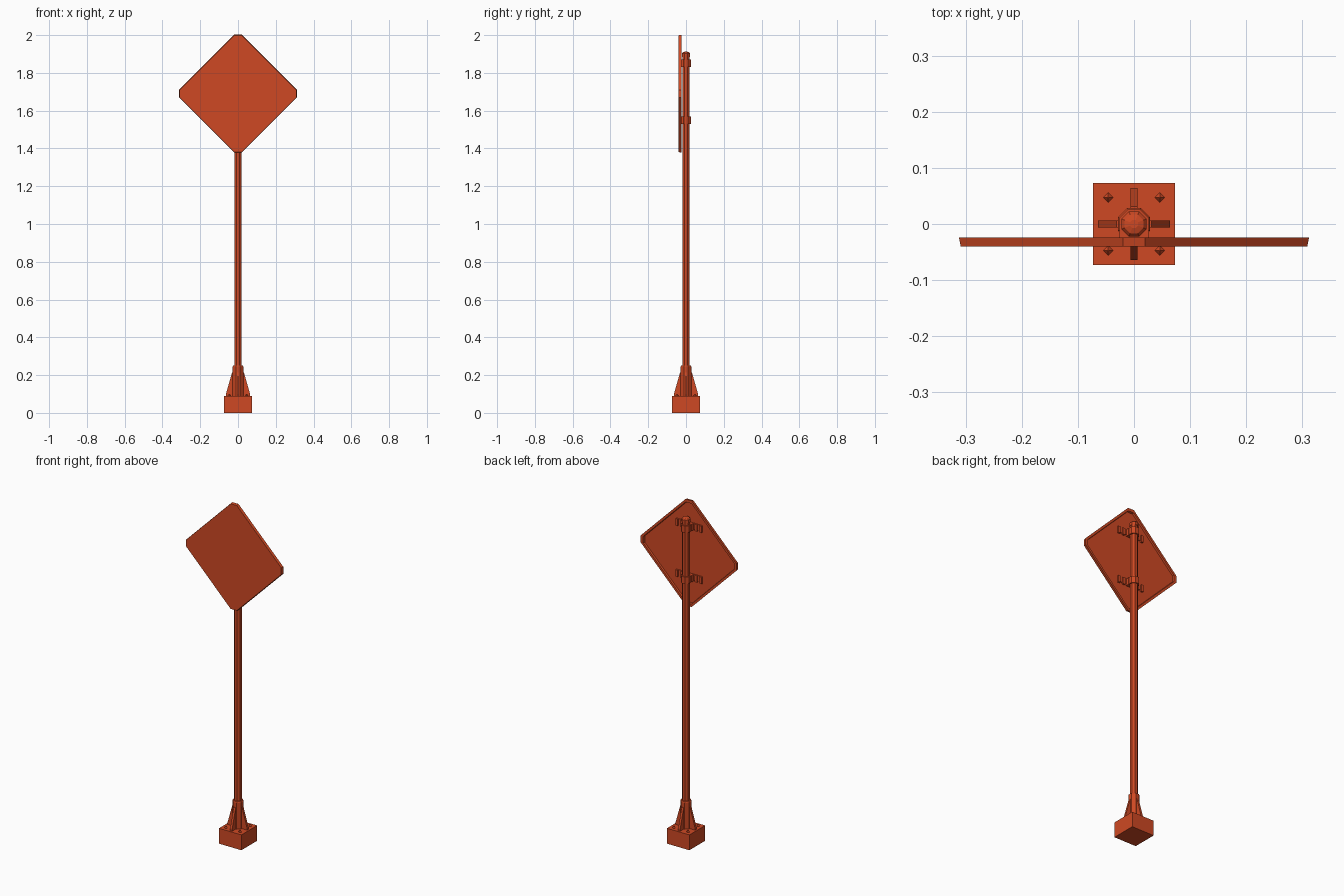
import bpy, bmesh
from math import pi, cos, sin
from mathutils import Matrix, Vector

old = bpy.data.objects.get("Cube")
if old:
    bpy.data.objects.remove(old, do_unlink=True)

# Single painted colour
COLOUR = (0.62, 0.066, 0.017, 1)
paint = bpy.data.materials.new("orange red paint")
paint.use_nodes = True
paint.diffuse_color = COLOUR
bsdf = paint.node_tree.nodes["Principled BSDF"]
bsdf.inputs["Base Color"].default_value = COLOUR
bsdf.inputs["Roughness"].default_value = 0.7


def finish(name, bm):
    bmesh.ops.recalc_face_normals(bm, faces=bm.faces)
    mesh = bpy.data.meshes.new(name)
    bm.to_mesh(mesh)
    bm.free()
    mesh.materials.append(paint)
    obj = bpy.data.objects.new(name, mesh)
    bpy.context.collection.objects.link(obj)
    return obj


def loft(name, loops):
    """Bridge matching loops of points and cap both ends."""
    bm = bmesh.new()
    rings = [[bm.verts.new(p) for p in loop] for loop in loops]
    n = len(rings[0])
    for a, b in zip(rings, rings[1:]):
        for i in range(n):
            j = (i + 1) % n
            bm.faces.new((a[i], a[j], b[j], b[i]))
    bm.faces.new(rings[0])
    bm.faces.new(rings[-1])
    return finish(name, bm)


def turned(name, profile, sides=8, centre=(0, 0), turn=0.5):
    """Faceted upright solid from (radius, height) pairs."""
    angles = [2 * pi * (i + turn) / sides for i in range(sides)]
    return loft(name, [[(centre[0] + r * cos(a), centre[1] + r * sin(a), z)
                        for a in angles] for r, z in profile])


def box(name, low, high):
    low, high = Vector(low), Vector(high)
    bm = bmesh.new()
    bmesh.ops.create_cube(bm, size=1, matrix=Matrix.Translation((low + high) / 2)
                          @ Matrix.Diagonal((*(high - low), 1)))
    return finish(name, bm)


# Footing block and anchor bolts
box("footing", (-0.073, -0.073, 0), (0.073, 0.073, 0.09))
for x in (-1, 1):
    for y in (-1, 1):
        turned("anchor_bolt", [(0.009, 0.088), (0.009, 0.092), (0.001, 0.101)],
               4, (x * 0.046, y * 0.047), 0)

# Collar with four tapered gussets
turned("base_collar", [(0.031, 0.088), (0.031, 0.245), (0.028, 0.25)])
gusset = [(0.02, 0.088), (0.064, 0.088), (0.064, 0.1), (0.031, 0.215), (0.02, 0.215)]
for k in range(4):
    spin = Matrix.Rotation(k * pi / 2, 3, "Z")
    loft("gusset", [[spin @ Vector((r, t, z)) for r, z in gusset]
                    for t in (-0.0065, 0.0065)])

# Pole and its rounded cap
turned("pole", [(0.021, 0.09), (0.021, 1.895)])
turned("pole_cap", [(0.024, 1.885), (0.024, 1.902), (0.018, 1.909), (0.008, 1.912)])

# Diamond panel: a shallow tray, open at the back
CENTRE, HALF, CUT = 1.69, 0.312, 0.02


def diamond(scale, y):
    pts = []
    for k in range(4):
        spin = Matrix.Rotation(k * pi / 2, 3, "Y")
        for c in (-CUT, CUT):
            p = spin @ Vector((c, 0, HALF))
            pts.append((p.x * scale, y, CENTRE + p.z * scale))
    return pts


loft("sign_panel", [diamond(0.99, -0.04), diamond(1, -0.024),
                    diamond(0.945, -0.024), diamond(0.935, -0.034)])

# Two clamps, each with a mounting strap and end lugs
for z in (1.55, 1.85):
    turned("clamp_band", [(0.0285, z - 0.02), (0.0285, z + 0.02)])
    box("clamp_block", (-0.027, -0.035, z - 0.02), (0.027, -0.012, z + 0.02))
    box("clamp_strap", (-0.085, -0.035, z - 0.012), (0.085, -0.030, z + 0.02))
    for s in (-1, 1):
        for x in (0.047, 0.078):
            box("strap_lug", (s * x - 0.007, -0.035, z - 0.02),
                (s * x + 0.007, -0.024, z + 0.02))
